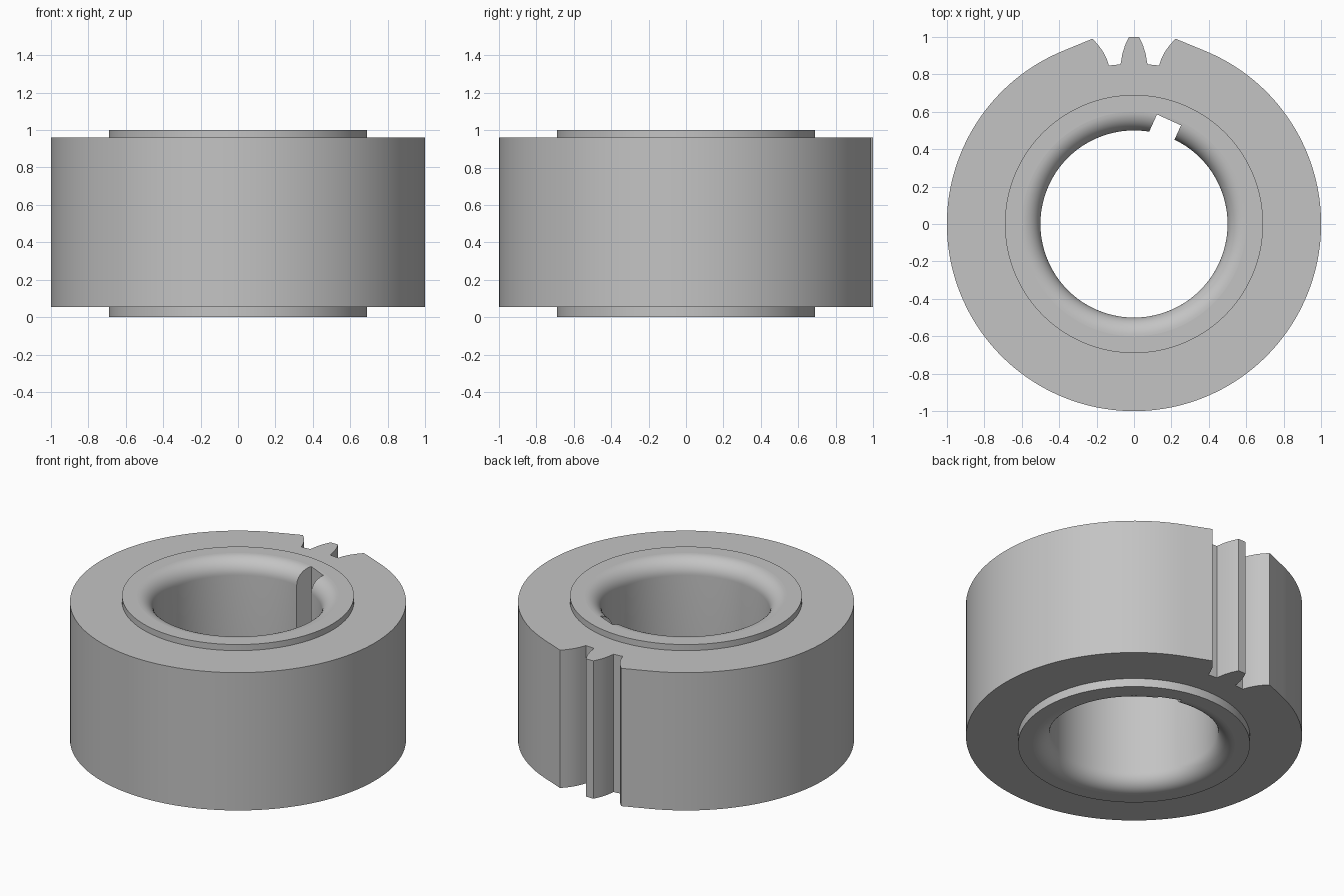
import bpy, bmesh, math
from math import sin, cos, radians, pi

cube = bpy.data.objects.get("Cube")
if cube:
    bpy.data.objects.remove(cube)

SEG = 144

steel = bpy.data.materials.new("plain grey metal")
steel.use_nodes = True
GREY = (0.55, 0.55, 0.55, 1)
steel.diffuse_color = GREY
steel.node_tree.nodes["Principled BSDF"].inputs["Base Color"].default_value = GREY


def make_object(name, bm):
    bmesh.ops.recalc_face_normals(bm, faces=bm.faces)
    mesh = bpy.data.meshes.new(name)
    bm.to_mesh(mesh)
    bm.free()
    mesh.materials.append(steel)
    obj = bpy.data.objects.new(name, mesh)
    bpy.context.collection.objects.link(obj)
    return obj


def prism(name, outline, z0, z1):
    """Extrude a flat outline upwards from z0 to z1."""
    bm = bmesh.new()
    face = bm.faces.new([bm.verts.new((x, y, z0)) for x, y in outline])
    out = bmesh.ops.extrude_face_region(bm, geom=[face])
    for v in out["geom"]:
        if isinstance(v, bmesh.types.BMVert):
            v.co.z = z1
    return make_object(name, bm)


def lathe(name, profile):
    """Turn an (r, z) profile around z and cap both ends."""
    bm = bmesh.new()
    rings = [[bm.verts.new((r * cos(2 * pi * i / SEG), r * sin(2 * pi * i / SEG), z))
              for i in range(SEG)] for r, z in profile]
    for a, b in zip(rings, rings[1:]):
        for i in range(SEG):
            j = (i + 1) % SEG
            bm.faces.new((a[i], a[j], b[j], b[i]))
    bm.faces.new(rings[0])
    bm.faces.new(rings[-1])
    return make_object(name, bm)


def combine(target, tool, operation):
    mod = target.modifiers.new(operation, 'BOOLEAN')
    mod.operation = operation
    mod.solver = 'EXACT'
    mod.object = tool
    bpy.context.view_layer.objects.active = target
    bpy.ops.object.modifier_apply(modifier=mod.name)
    bpy.data.objects.remove(tool)


# Rim outline: one tooth between two gaps at the back, then the round
tooth_half = [(0.027, 1.0), (0.048, 0.955), (0.062, 0.91), (0.072, 0.853),
              (0.134, 0.847), (0.147, 0.885), (0.168, 0.925), (0.194, 0.96),
              (0.222, 0.99)]
start = radians(22)
span = 2 * pi - 2 * start
round_part = [(sin(start + span * i / SEG), cos(start + span * i / SEG))
              for i in range(SEG + 1)]
outline = tooth_half + round_part + [(-x, y) for x, y in reversed(tooth_half)]
ring = prism("toothed_ring", outline, 0.055, 0.96)

# Hub standing proud of both faces
combine(ring, lathe("hub", [(0.69, 0), (0.69, 1)]), 'UNION')

# Bore with rounded mouths
BORE, FILLET, STEPS = 0.5, 0.1, 12
lower = [(BORE + FILLET * (1 - sin(t)), FILLET * (1 - cos(t)))
         for t in (pi / 2 * i / STEPS for i in range(STEPS + 1))]
lower = [(BORE + FILLET, -0.1)] + lower
upper = [(r, 1 - z) for r, z in reversed(lower)]
combine(ring, lathe("bore_cutter", lower + upper), 'DIFFERENCE')

# Keyway cut through the bore wall
turn = radians(24.4)
corners = [(-0.13, 0.3), (0.011, 0.3), (0.011, 0.584), (-0.13, 0.584)]
slot = [(u * cos(turn) + v * sin(turn), v * cos(turn) - u * sin(turn))
        for u, v in corners]
combine(ring, prism("keyway_cutter", slot, -0.2, 1.2), 'DIFFERENCE')

# Smooth round walls, flat end faces
bpy.ops.object.select_all(action='DESELECT')
ring.select_set(True)
bpy.context.view_layer.objects.active = ring
bpy.ops.object.shade_smooth_by_angle(angle=radians(25))
for face in ring.data.polygons:
    if abs(face.normal.z) > 0.9995:
        face.use_smooth = False
